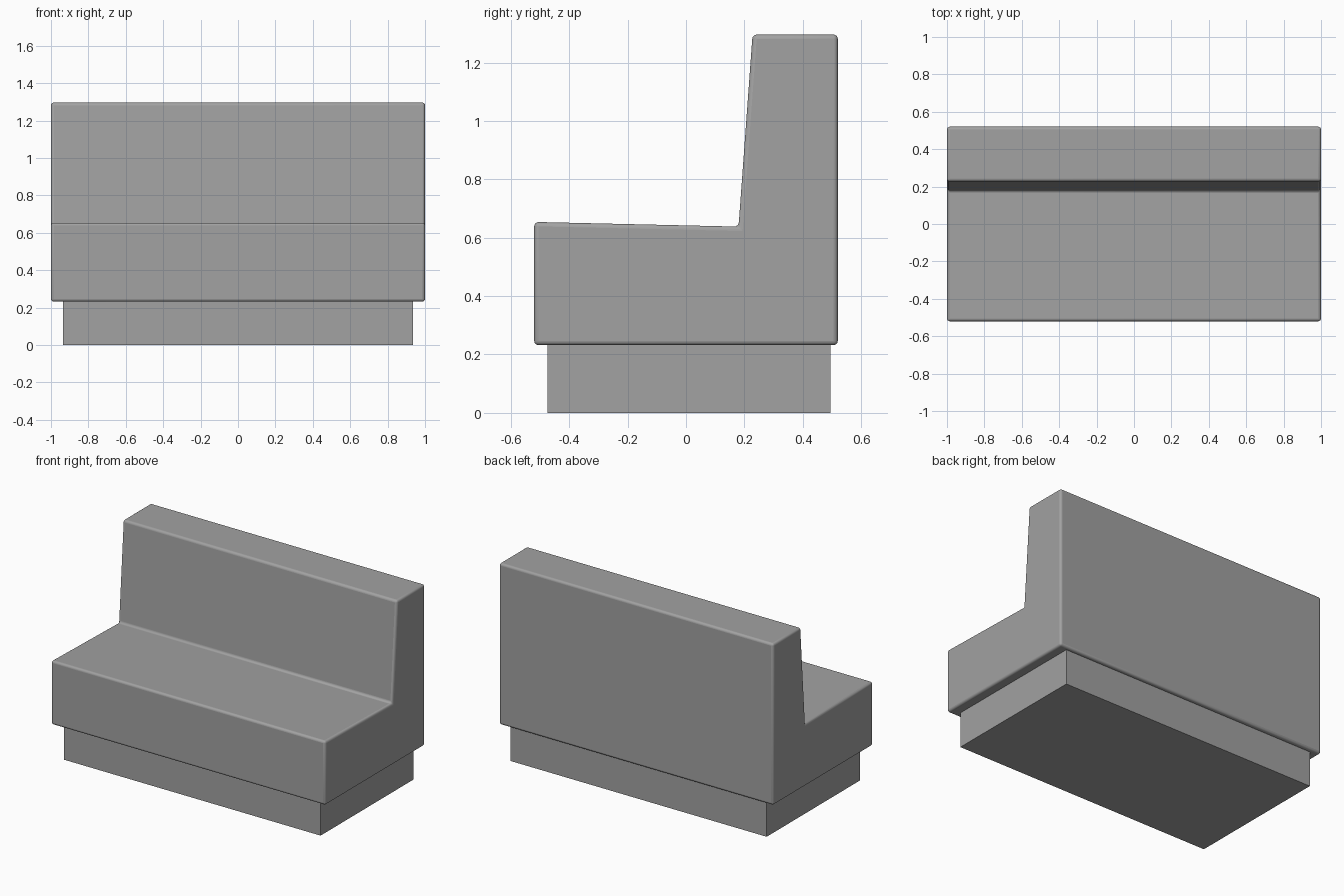
import bpy
import bmesh

cube = bpy.data.objects.get("Cube")
if cube:
    bpy.data.objects.remove(cube, do_unlink=True)

# Single upholstery colour
GREY = (0.36, 0.36, 0.36, 1)
grey = bpy.data.materials.new("mid_grey")
grey.use_nodes = True
grey.diffuse_color = GREY
grey.node_tree.nodes["Principled BSDF"].inputs["Base Color"].default_value = GREY


def extrude_profile(name, profile, half_width):
    """Extrude a closed (y, z) side profile symmetrically along x."""
    bm = bmesh.new()
    face = bm.faces.new([bm.verts.new((-half_width, y, z)) for y, z in profile])
    result = bmesh.ops.extrude_face_region(bm, geom=[face])
    moved = [g for g in result["geom"] if isinstance(g, bmesh.types.BMVert)]
    bmesh.ops.translate(bm, verts=moved, vec=(2 * half_width, 0, 0))
    bmesh.ops.recalc_face_normals(bm, faces=bm.faces)
    mesh = bpy.data.meshes.new(name)
    bm.to_mesh(mesh)
    bm.free()
    mesh.materials.append(grey)
    obj = bpy.data.objects.new(name, mesh)
    bpy.context.collection.objects.link(obj)
    return obj


# Recessed plinth
extrude_profile("plinth", [(-0.475, 0), (0.495, 0), (0.495, 0.24), (-0.475, 0.24)], 0.935)

# Seat and backrest in one softly rounded body
body = extrude_profile("seat_and_backrest", [
    (-0.52, 0.232), (0.52, 0.232), (0.52, 1.296),
    (0.228, 1.296), (0.18, 0.638), (-0.52, 0.654)], 1.0)
bevel = body.modifiers.new("rounded_edges", "BEVEL")
bevel.width = 0.015
bevel.segments = 4
bevel.limit_method = "ANGLE"

bpy.ops.object.select_all(action="DESELECT")
body.select_set(True)
bpy.context.view_layer.objects.active = body
bpy.ops.object.shade_smooth_by_angle(angle=0.7)
